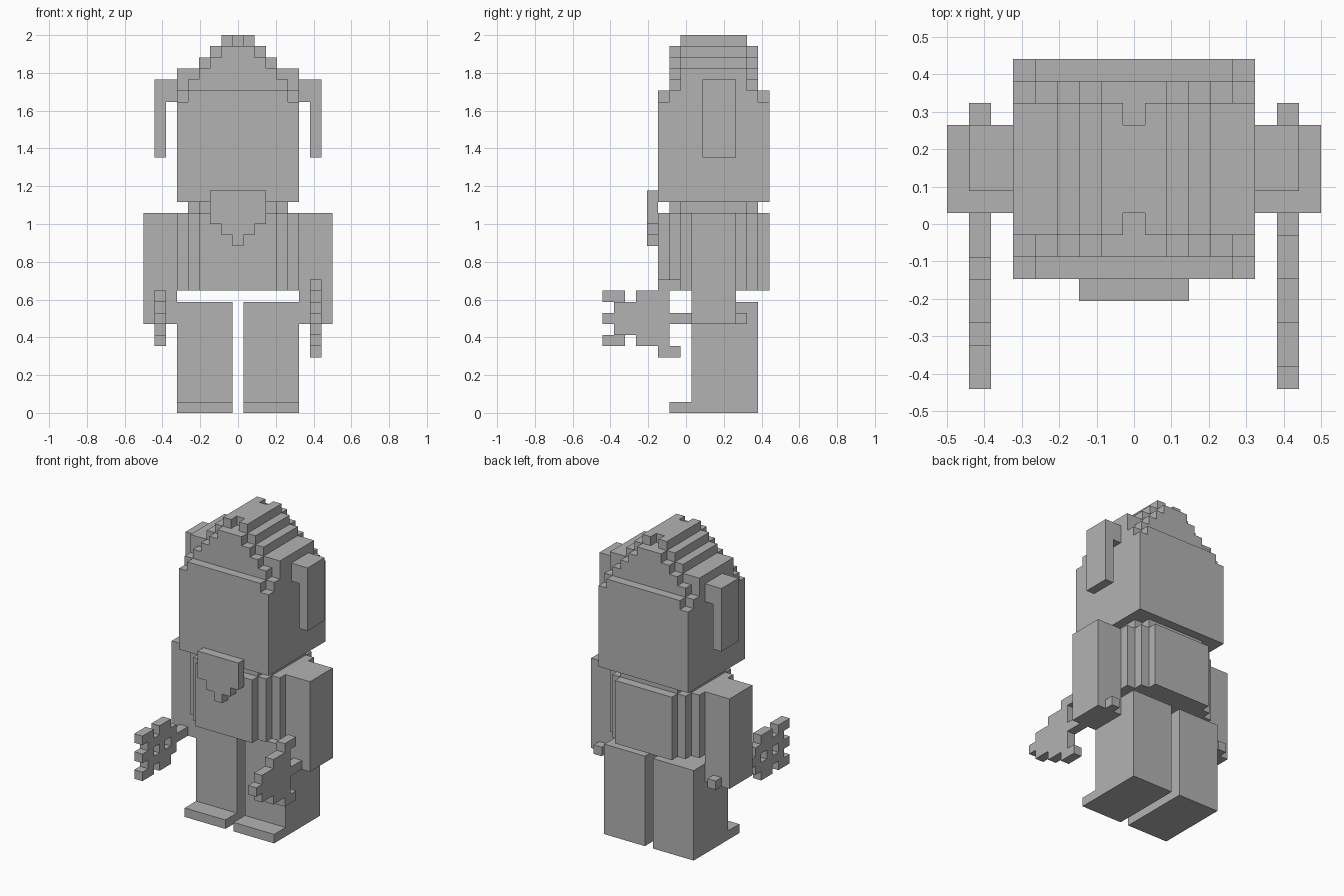
import bpy, bmesh
from mathutils import Matrix, Vector

if "Cube" in bpy.data.objects:
    bpy.data.objects.remove(bpy.data.objects["Cube"])

U = 2 / 34  # one block of the figure

grey = bpy.data.materials.new("plain_grey")
grey.use_nodes = True
grey.diffuse_color = (0.45, 0.45, 0.45, 1)
grey.node_tree.nodes["Principled BSDF"].inputs["Base Color"].default_value = grey.diffuse_color


def part(name, boxes):
    """Make one object from boxes (x0, x1, y0, y1, z0, z1) in blocks."""
    bm = bmesh.new()
    for x0, x1, y0, y1, z0, z1 in boxes:
        mid = Vector((x0 + x1, y0 + y1, z0 + z1)) * U / 2
        size = Vector((x1 - x0, y1 - y0, z1 - z0)) * U
        bmesh.ops.create_cube(bm, size=1, matrix=Matrix.Translation(mid) @ Matrix.Diagonal(size.to_4d()))
    mesh = bpy.data.meshes.new(name)
    bm.to_mesh(mesh)
    bm.free()
    mesh.materials.append(grey)
    obj = bpy.data.objects.new(name, mesh)
    bpy.context.collection.objects.link(obj)


def pair(name, boxes):
    """Make a part on the left and its mirror on the right."""
    part("left_" + name, boxes)
    part("right_" + name, [(-b[1], -b[0], *b[2:]) for b in boxes])


def centred(half, inset, z0, z1):
    """Box centred on the body, inset from the front and back."""
    return (-half, half, -2.5 + inset, 7.5 - inset, z0, z1)


# Legs with a low toe, arms and hanging ears
pair("leg", [(0.5, 5.5, 0.5, 6.5, 0, 10), (0.5, 5.5, -1.5, 0.5, 0, 1)])
pair("arm", [(5.5, 8.5, 0.5, 4.5, 8, 18)])
pair("ear", [(5.5, 7.5, 1.5, 4.5, 28, 30), (6.5, 7.5, 1.5, 4.5, 23, 28)])

# Torso and neck with stepped corners
part("torso", [centred(3.5 + i, i, 11, 18) for i in range(3)])
part("neck", [centred(3.5 + i, 1 + i, 18, 19) for i in range(2)])

# Head with its top corners notched
part("head", [centred(5.5, 0, 19, 28), centred(5.5, 1, 28, 29), centred(4.5, 0, 28, 29)])

# Stepped roof of hair: long lower steps and shorter upper steps
hair = []
for i in range(4):
    hair.append(centred(1.5 + i, 1, 29, 33 - i))
for half, top in ((2.5, 33), (3.5, 32), (5.5, 31)):
    hair.append(centred(half, 2, 29, top))
hair += [centred(0.5, 3, 33, 34)]
hair += [(s - 0.5, s + 0.5, -0.5, 5.5, 33, 34) for s in (-1, 1)]
part("hair", hair)

# Pointed beard
part("beard", [(-h, h, -3.5, -2.5, z0, z1) for h, z0, z1 in
               ((2.5, 17, 20), (1.5, 16, 17), (0.5, 15, 16))])

# Left tool: stepped blade on a handle passing through the hand
blade = [(-7.5, 5.5, 8, 9)]
for i, (y0, y1) in enumerate(((-6.5, -1.5), (-4.5, -1.5), (-2.5, -0.5))):
    blade += [(y0, y1, 9 + i, 10 + i), (y0, y1, 7 - i, 8 - i)]
part("left_tool", [(6.5, 7.5, *b) for b in blade])

# Right tool: open lattice on a handle passing through the hand
lattice = [(-6.5, -5.5, 6, 11), (-4.5, -3.5, 6, 11), (-2.5, -1.5, 7, 10), (-2.5, 5.5, 8, 9)]
lattice += [(-7.5, -6.5, z, z + 1) for z in (6, 8, 10)]
lattice += [(-5.5, -2.5, z, z + 1) for z in (7, 9)]
lattice += [(-3.5, -2.5, z, z + 1) for z in (6, 10)]
part("right_tool", [(-7.5, -6.5, *b) for b in lattice])
